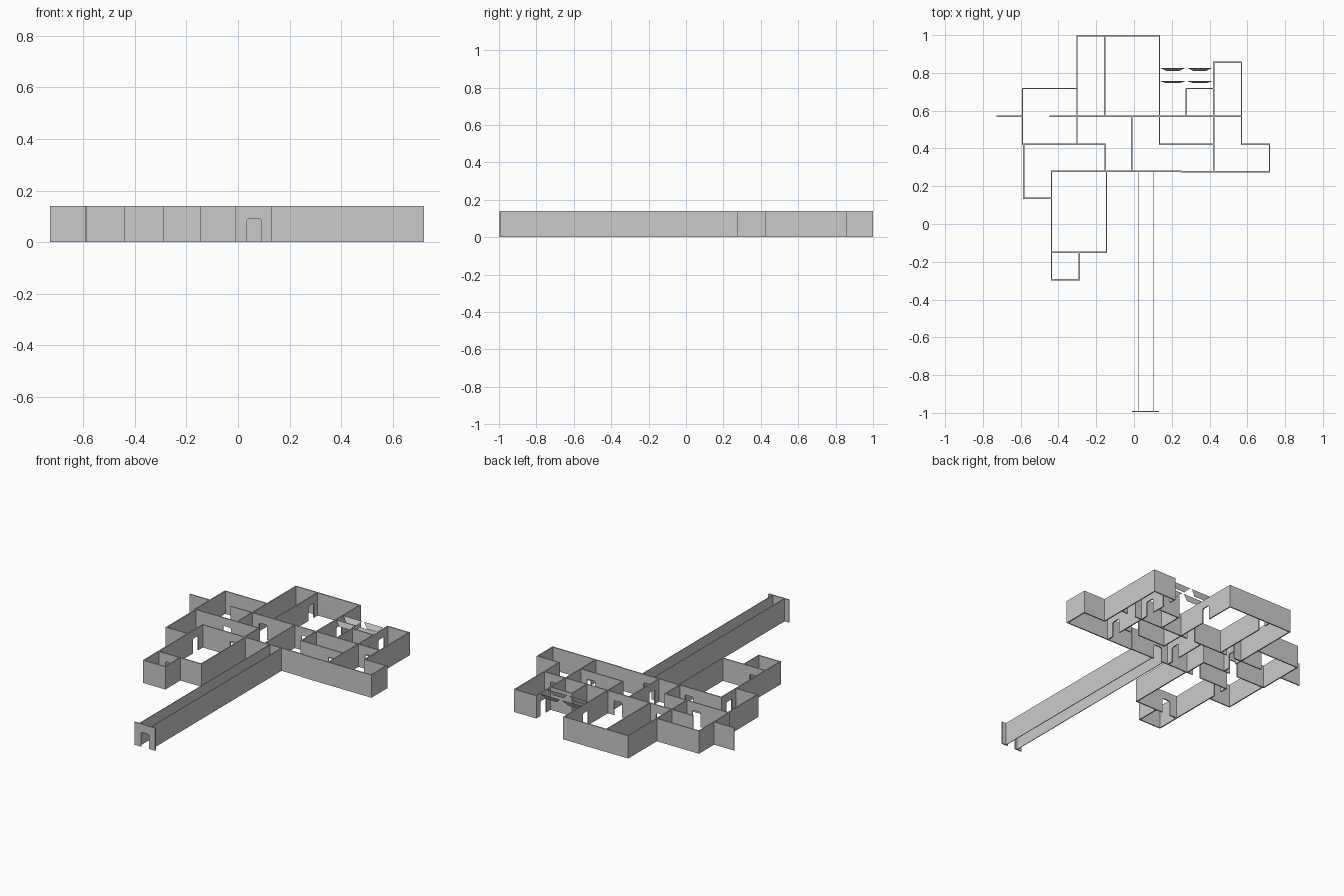
import bpy
import bmesh

cube = bpy.data.objects.get("Cube")
if cube:
    bpy.data.objects.remove(cube, do_unlink=True)

H = 0.14          # wall height
T = 0.007         # wall thickness
DOOR_W, DOOR_H = 0.055, 0.09

grey = bpy.data.materials.new("plain grey")
grey.use_nodes = True
colour = (0.6, 0.6, 0.6, 1)
grey.diffuse_color = colour
grey.node_tree.nodes["Principled BSDF"].inputs["Base Color"].default_value = colour


def finish(name, bm):
    mesh = bpy.data.meshes.new(name)
    bm.to_mesh(mesh)
    bm.free()
    mesh.materials.append(grey)
    bpy.context.collection.objects.link(bpy.data.objects.new(name, mesh))


def wall(name, axis, at, start, end, doors=(), thick=T):
    """Upright wall along an axis: profile with door notches, then extruded."""
    outline = [(start - T / 2, 0)]
    for d in sorted(doors):
        a, b = d - DOOR_W / 2, d + DOOR_W / 2
        c = 0.006
        outline += [(a, 0), (a, DOOR_H - c), (a + c, DOOR_H),
                    (b - c, DOOR_H), (b, DOOR_H - c), (b, 0)]
    outline += [(end + T / 2, 0), (end + T / 2, H), (start - T / 2, H)]
    bm = bmesh.new()
    off = at - thick / 2
    verts = [bm.verts.new((u, off, z) if axis == "x" else (off, u, z)) for u, z in outline]
    face = bm.faces.new(verts)
    ext = bmesh.ops.extrude_face_region(bm, geom=[face])
    moved = [v for v in ext["geom"] if isinstance(v, bmesh.types.BMVert)]
    bmesh.ops.translate(bm, verts=moved, vec=(0, thick, 0) if axis == "x" else (thick, 0, 0))
    bmesh.ops.recalc_face_normals(bm, faces=bm.faces)
    finish(name, bm)


# Walls running left to right
wall("north_wall", "x", 0.996, -0.30, 0.135)
wall("northeast_room_back", "x", 0.857, 0.423, 0.569)
wall("west_hall_back", "x", 0.717, -0.59, -0.30)
wall("closet_back", "x", 0.717, 0.277, 0.42)
wall("west_spur", "x", 0.57, -0.725, -0.59)
wall("middle_wall", "x", 0.57, -0.445, 0.569, [-0.225, 0.063, 0.497])
wall("west_hall_front", "x", 0.423, -0.59, -0.153, [-0.37])
wall("east_hall_front", "x", 0.423, 0.135, 0.423, [0.35])
wall("east_room_back", "x", 0.423, 0.569, 0.717)
wall("central_front_wall", "x", 0.28, -0.437, 0.25, [-0.22, 0.063])
wall("east_front_wall", "x", 0.276, 0.25, 0.717)
wall("west_closet_front", "x", 0.136, -0.583, -0.437)
wall("southwest_room_front", "x", -0.15, -0.437, -0.146, [-0.36])
wall("small_room_front", "x", -0.295, -0.437, -0.29)

# Walls running front to back
wall("west_hall_side", "y", -0.59, 0.423, 0.717)
wall("west_closet_side", "y", -0.583, 0.136, 0.423)
wall("southwest_room_side", "y", -0.437, -0.295, 0.28, [0.207])
wall("north_room_west", "y", -0.302, 0.423, 0.996, [0.497])
wall("small_room_side", "y", -0.29, -0.295, -0.15)
wall("north_partition", "y", -0.154, 0.57, 0.996, [0.93])
wall("landing_side", "y", -0.153, 0.28, 0.423)
wall("southwest_room_east", "y", -0.146, -0.15, 0.28)
wall("central_partition", "y", -0.012, 0.28, 0.57, [0.35])
wall("north_room_east", "y", 0.135, 0.57, 0.996, [0.79])
wall("east_hall_side", "y", 0.135, 0.423, 0.57)
wall("closet_side", "y", 0.277, 0.57, 0.717)
wall("northeast_partition", "y", 0.423, 0.276, 0.857, [0.35, 0.645, 0.79])
wall("northeast_room_side", "y", 0.569, 0.423, 0.857)
wall("east_room_side", "y", 0.717, 0.276, 0.423)

# Long entrance corridor and its gateway
for side, x in (("right", 0.022), ("left", 0.102)):
    wall("corridor_wall_" + side, "y", x, -0.993, 0.28, thick=0.004)
wall("corridor_gateway", "x", -0.993, -0.007, 0.128, [0.063])

# Leaning upper panels along the short cross passage
for side, y, lean in (("back", 0.826, -0.015), ("front", 0.756, -0.01)):
    for i in range(2):
        x = 0.14 + i * 0.143
        bm = bmesh.new()
        pts = [(x, y, H), (x + 0.13, y, H),
               (x + 0.1, y + lean, H - 0.03), (x + 0.03, y + lean, H - 0.03)]
        bm.faces.new([bm.verts.new(p) for p in pts])
        bmesh.ops.solidify(bm, geom=bm.faces[:], thickness=0.003)
        bmesh.ops.recalc_face_normals(bm, faces=bm.faces)
        finish(f"passage_panel_{side}_{i + 1}", bm)
